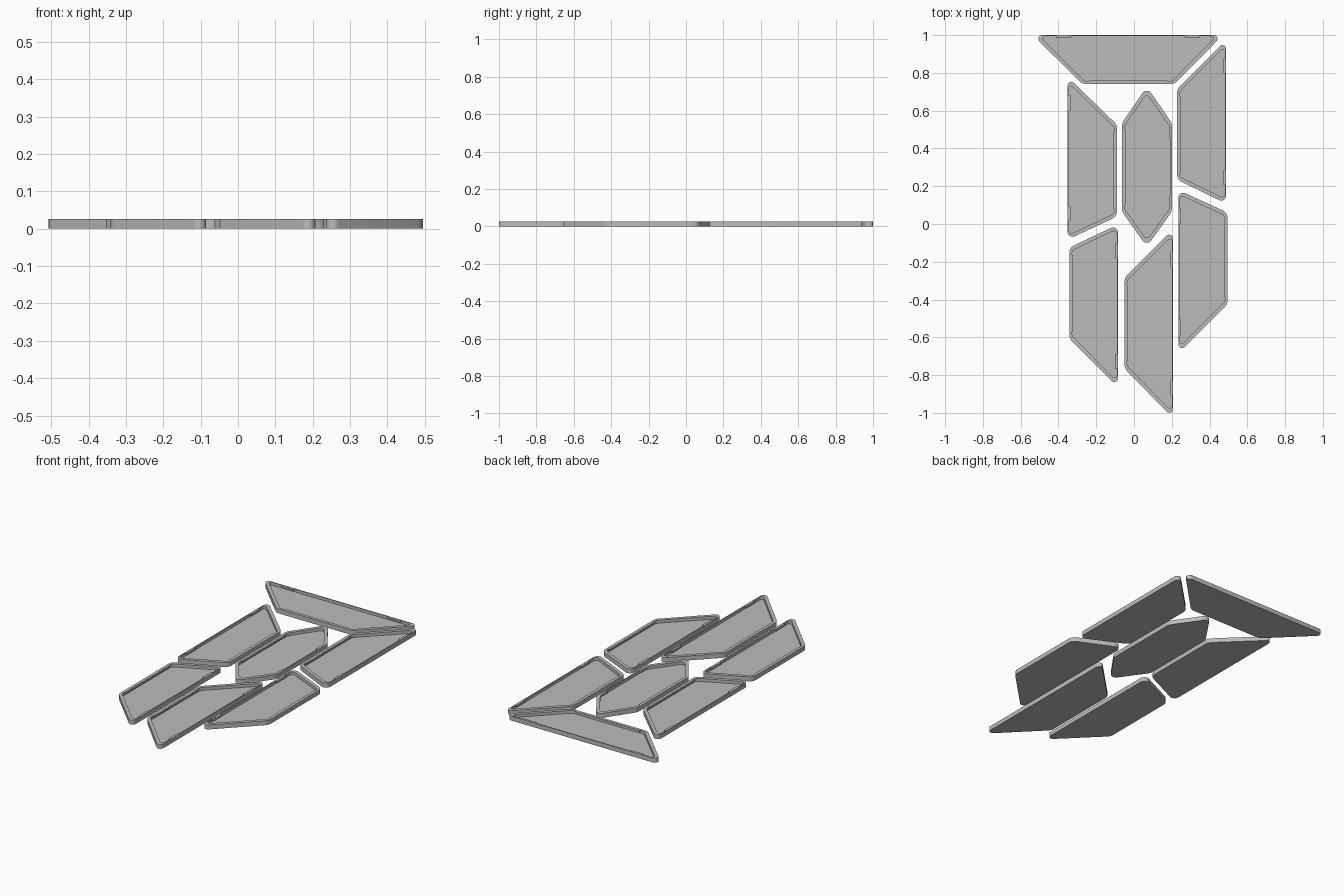
import bpy, bmesh, math
from mathutils import Vector

cube = bpy.data.objects.get("Cube")
if cube:
    bpy.data.objects.remove(cube)

HEIGHT, FLOOR, TAB_Z = 0.026, 0.009, 0.015
LONG_RIM, SHORT_RIM, SLANT_RIM = 0.006, 0.014, 0.02

grey = bpy.data.materials.new("light_grey")
grey.use_nodes = True
grey.diffuse_color = (0.5, 0.5, 0.5, 1)
grey.node_tree.nodes["Principled BSDF"].inputs["Base Color"].default_value = (0.5, 0.5, 0.5, 1)


def inward(a, b, centre):
    """Unit normal of edge a-b pointing towards the centre."""
    d = (b - a).normalized()
    n = Vector((-d.y, d.x))
    return n if n.dot(centre - a) > 0 else -n


def inset(pts, widths):
    """Move every edge inward by its own width."""
    n = len(pts)
    centre = sum(pts, Vector((0, 0))) / n
    norms = [inward(pts[i], pts[(i + 1) % n], centre) for i in range(n)]
    out = []
    for i in range(n):
        p, q = norms[i - 1], norms[i]
        c1, c2 = p.dot(pts[i]) + widths[i - 1], q.dot(pts[i]) + widths[i]
        det = p.x * q.y - p.y * q.x
        out.append(Vector(((c1 * q.y - c2 * p.y) / det, (p.x * c2 - q.x * c1) / det)))
    return out


def rounded(pts, scale, steps=8):
    """Fillet every corner, with larger radii on blunt corners."""
    loop = []
    for i, p in enumerate(pts):
        u = (pts[i - 1] - p).normalized()
        v = (pts[(i + 1) % len(pts)] - p).normalized()
        angle = u.angle(v)
        r = scale * (0.02 + 0.03 * (math.degrees(angle) - 45) / 90)
        mid = p + (u + v).normalized() * r / math.sin(angle / 2)
        start = p + u * r / math.tan(angle / 2) - mid
        end = p + v * r / math.tan(angle / 2) - mid
        sweep = start.angle_signed(end)
        for k in range(steps + 1):
            t = -sweep * k / steps
            c, s = math.cos(t), math.sin(t)
            loop.append(mid + Vector((start.x * c - start.y * s, start.x * s + start.y * c)))
    return loop


def bridge(bm, lower, upper):
    n = len(lower)
    for i in range(n):
        j = (i + 1) % n
        bm.faces.new((lower[i], lower[j], upper[j], upper[i]))


def add_tab(bm, a, b, centre, t0, t1, depth):
    """Small ledge along part of an edge, just below the rim top."""
    n = inward(a, b, centre)
    p, q = a.lerp(b, t0), a.lerp(b, t1)
    base = [p + n * 0.003, q + n * 0.003, q + n * depth, p + n * depth]
    low, top = ([bm.verts.new((*v, z)) for v in base] for z in (TAB_Z, HEIGHT - 0.0005))
    bridge(bm, low, top)
    bm.faces.new(low)
    bm.faces.new(top)


def tray(name, corners, tab_spots=(0.16, 0.84)):
    """Shallow tray; the first edge is the thin long wall, the opposite one the short wall."""
    pts = [Vector(c) for c in corners]
    n = len(pts)
    centre = sum(pts, Vector((0, 0))) / n
    widths = [SLANT_RIM] * n
    widths[0], widths[n // 2] = LONG_RIM, SHORT_RIM
    outer, inner = rounded(pts, 1), rounded(inset(pts, widths), 0.65)

    # Base, outer wall, rim, inner wall and recessed floor
    bm = bmesh.new()
    rings = [[bm.verts.new((*p, z)) for p in loop] for loop, z in
             ((outer, 0), (outer, HEIGHT), (inner, HEIGHT), (inner, FLOOR))]
    for low, high in zip(rings, rings[1:]):
        bridge(bm, low, high)
    bm.faces.new(rings[0])
    bm.faces.new(rings[-1])

    # Two clips on the long wall, one strip on the short wall
    length = (pts[1] - pts[0]).length
    for t in tab_spots:
        half = 0.04 / length
        add_tab(bm, pts[0], pts[1], centre, t - half, t + half, 0.015)
    add_tab(bm, pts[n // 2], pts[n // 2 + 1], centre, 0.08, 0.92, 0.019)

    bmesh.ops.recalc_face_normals(bm, faces=bm.faces)
    mesh = bpy.data.meshes.new(name)
    bm.to_mesh(mesh)
    bm.free()
    mesh.materials.append(grey)
    obj = bpy.data.objects.new(name, mesh)
    bpy.context.collection.objects.link(obj)
    bpy.ops.object.select_all(action='DESELECT')
    obj.select_set(True)
    bpy.context.view_layer.objects.active = obj
    bpy.ops.object.shade_smooth_by_angle(angle=math.radians(30))


def side_tray(name, x_long, x_short, long_top, long_bottom, short_top, short_bottom):
    tray(name, [(x_long, long_top), (x_long, long_bottom),
                (x_short, short_bottom), (x_short, short_top)])


tray("top_tray", [(-0.535, 1), (0.47, 1), (0.215, 0.742), (-0.275, 0.742)])
side_tray("upper_left_side_tray", -0.352, -0.09, 0.78, -0.083, 0.525, 0.04)
side_tray("upper_right_side_tray", 0.488, 0.228, 0.975, 0.108, 0.715, 0.235)
side_tray("lower_right_side_tray", 0.235, 0.495, 0.18, -0.685, 0.06, -0.425)
side_tray("lower_left_side_tray", -0.085, -0.342, -0.003, -0.865, -0.125, -0.607)
side_tray("lower_middle_tray", 0.207, -0.05, -0.028, -1.028, -0.285, -0.765)
tray("middle_tray", [(0.2, 0.535), (0.2, 0.065), (0.068, -0.12), (-0.063, 0.065),
                     (-0.063, 0.535), (0.068, 0.727)], (0.09, 0.91))
